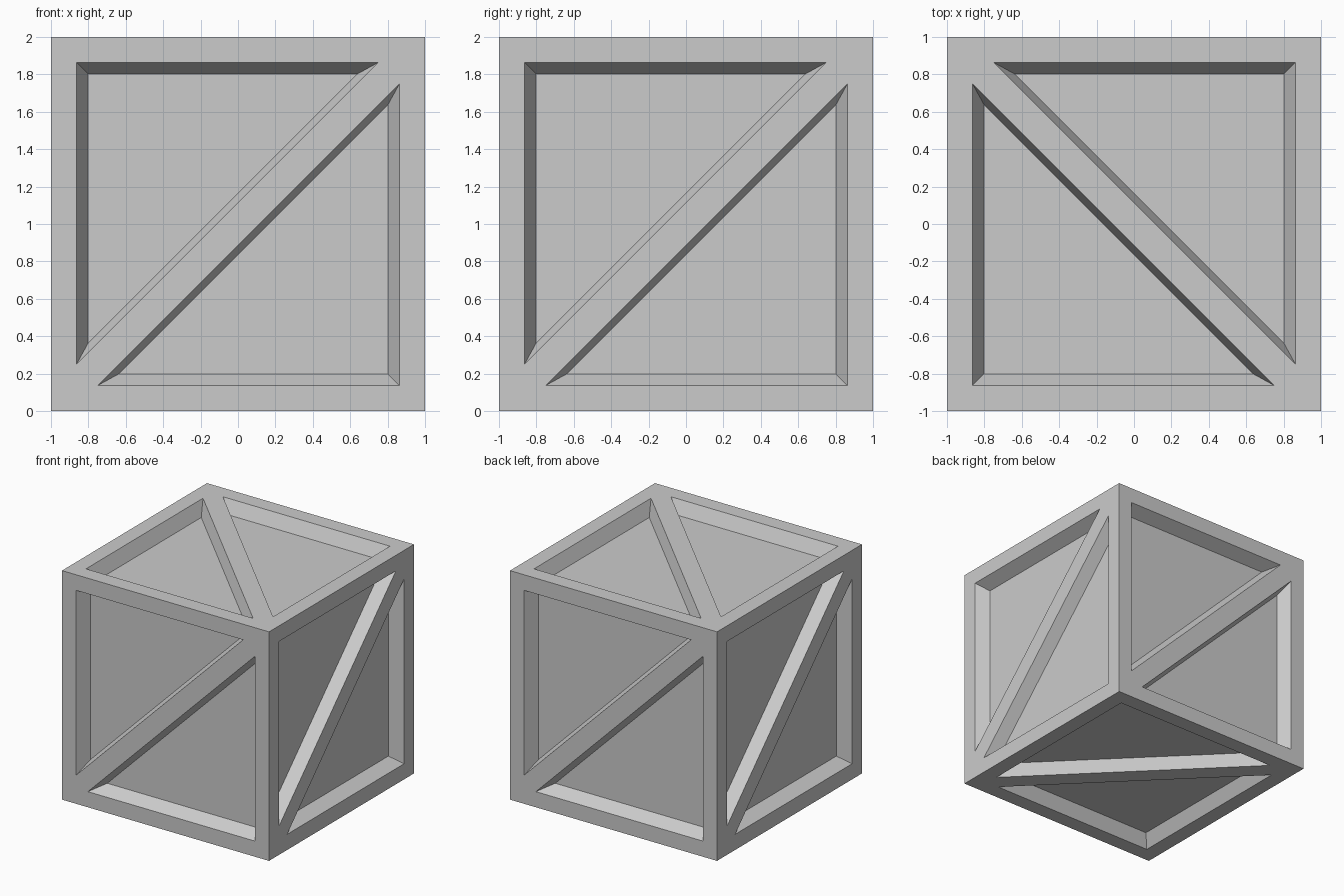
import bpy, bmesh
from mathutils import Vector

if "Cube" in bpy.data.objects:
    bpy.data.objects.remove(bpy.data.objects["Cube"])

RIM_SCALE = 0.807      # pocket opening relative to each half face
FLOOR_SCALE = 0.894    # pocket floor relative to its opening
DEPTH = 0.11

bm = bmesh.new()
bmesh.ops.create_cube(bm, size=2)


def corner(co):
    return min(bm.verts, key=lambda v: (v.co - Vector(co)).length)


def inset_scaled(faces, scale, depth):
    """Inset each face on its own, scaling it about its edge-weighted centre."""
    bmesh.ops.inset_individual(bm, faces=faces, thickness=0.0, depth=0.0)
    for f in faces:
        f.normal_update()
        c, n = f.calc_center_median_weighted(), f.normal.copy()
        for v in f.verts:
            v.co = c + (v.co - c) * scale - n * depth


# Diagonal brace across every side of the box
diagonals = [
    ((-1, -1, -1), (1, -1, 1)),   # front
    ((1, -1, -1), (1, 1, 1)),     # right
    ((1, 1, -1), (-1, 1, 1)),     # back
    ((-1, 1, -1), (-1, -1, 1)),   # left
    ((-1, 1, 1), (1, -1, 1)),     # top
    ((1, -1, -1), (-1, 1, -1)),   # bottom
]
for a, b in diagonals:
    bmesh.ops.connect_verts(bm, verts=[corner(a), corner(b)])

# Frame rim, then sunken panels with sloped walls
bm.normal_update()
panels = list(bm.faces)
inset_scaled(panels, RIM_SCALE, 0.0)
inset_scaled(panels, FLOOR_SCALE, DEPTH)

bmesh.ops.translate(bm, verts=bm.verts, vec=(0, 0, 1))
bm.normal_update()

mesh = bpy.data.meshes.new("crate")
bm.to_mesh(mesh)
bm.free()
crate = bpy.data.objects.new("crate", mesh)
bpy.context.collection.objects.link(crate)
